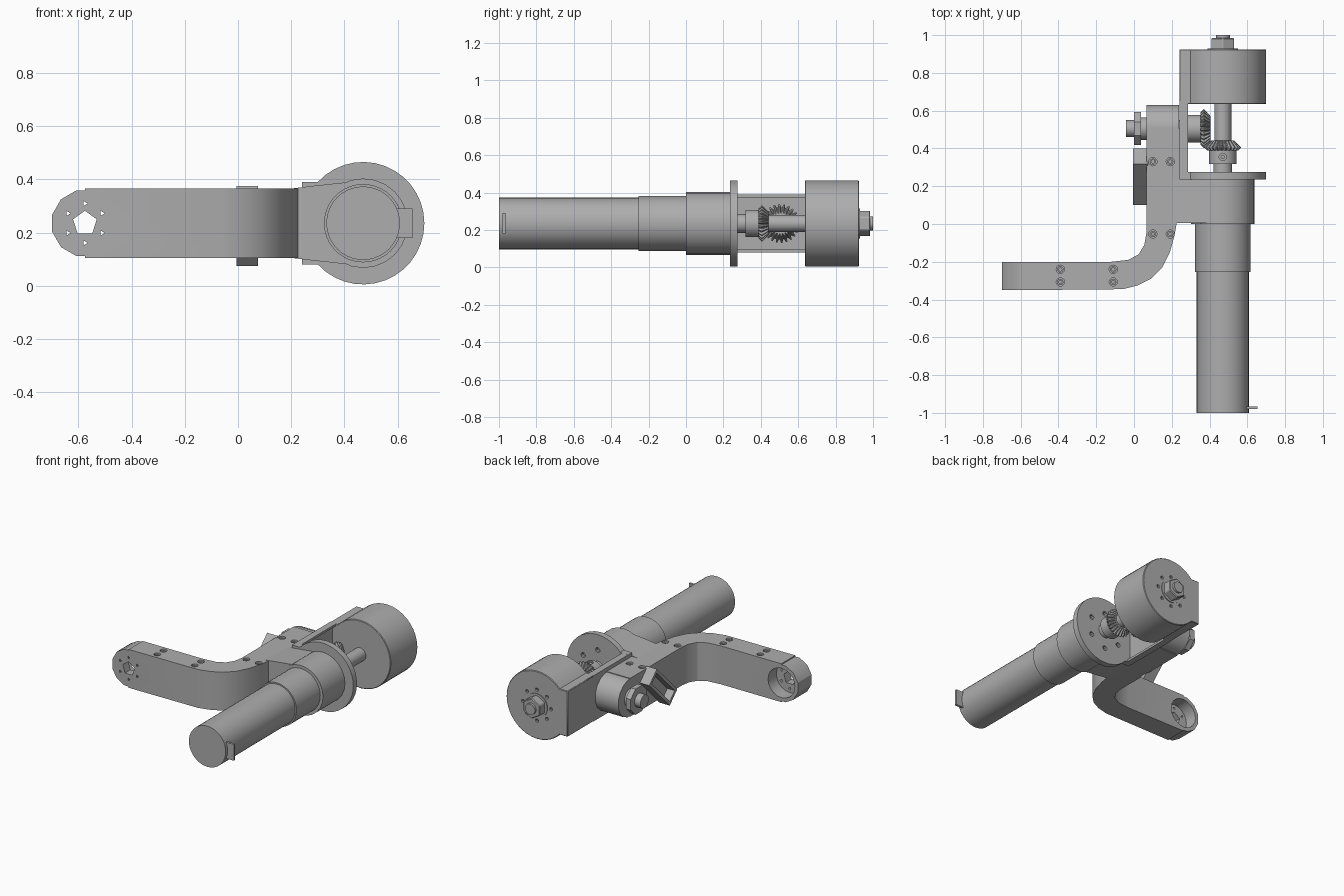
import bpy, bmesh
from math import sin, cos, pi, radians

cube = bpy.data.objects.get("Cube")
if cube:
    bpy.data.objects.remove(cube, do_unlink=True)

mat = bpy.data.materials.new("plain_grey")
mat.use_nodes = True
grey = (0.42, 0.42, 0.42, 1)
mat.diffuse_color = grey
mat.node_tree.nodes["Principled BSDF"].inputs["Base Color"].default_value = grey

CX, CZ = 0.47, 0.235      # motor and drive shaft axis
GY = 0.505                # cross shaft position along y


def place(axis, t, u, v):
    return {"x": (t, u, v), "y": (u, t, v), "z": (u, v, t)}[axis]


def finish(name, bm):
    bmesh.ops.recalc_face_normals(bm, faces=bm.faces)
    mesh = bpy.data.meshes.new(name)
    bm.to_mesh(mesh)
    bm.free()
    mesh.materials.append(mat)
    ob = bpy.data.objects.new(name, mesh)
    bpy.context.collection.objects.link(ob)
    return ob


def activate(ob):
    bpy.ops.object.select_all(action="DESELECT")
    ob.select_set(True)
    bpy.context.view_layer.objects.active = ob


def smooth(ob):
    activate(ob)
    bpy.ops.object.shade_smooth_by_angle(angle=radians(30))


def loft(name, axis, sections):
    """Join matching outlines, each given as (position, points)."""
    bm = bmesh.new()
    rings = [[bm.verts.new(place(axis, t, u, v)) for u, v in pts] for t, pts in sections]
    n = len(rings[0])
    for a, b in zip(rings, rings[1:]):
        for i in range(n):
            j = (i + 1) % n
            bm.faces.new((a[i], a[j], b[j], b[i]))
    bm.faces.new(rings[0])
    bm.faces.new(rings[-1])
    return finish(name, bm)


def circle(u, v, r, n, turn=0.0):
    return [(u + r * cos(turn + 2 * pi * i / n), v + r * sin(turn + 2 * pi * i / n))
            for i in range(n)]


def prism(name, axis, pts, a, b):
    return loft(name, axis, [(a, pts), (b, pts)])


def rod(name, axis, u, v, r, a, b, n=32, turn=0.0):
    ob = prism(name, axis, circle(u, v, r, n, turn), a, b)
    smooth(ob)
    return ob


def rect(u1, u2, v1, v2):
    return [(u1, v1), (u2, v1), (u2, v2), (u1, v2)]


def combine(ob, others, op):
    activate(ob)
    for other in others:
        mod = ob.modifiers.new("cut", "BOOLEAN")
        mod.operation, mod.object, mod.solver = op, other, "EXACT"
        bpy.ops.object.modifier_apply(modifier=mod.name)
        bpy.data.objects.remove(other, do_unlink=True)


def bevel(ob, width):
    mod = ob.modifiers.new("edge", "BEVEL")
    mod.width, mod.segments, mod.limit_method = width, 1, "ANGLE"
    mod.angle_limit = radians(50)


def gear(name, axis, u, v, start, r, teeth=24):
    """Bevel gear tapering toward the meeting point of the two shafts."""
    def ring(tip, root):
        return [(u + q * cos(pi * (i + 0.5) / (2 * teeth)), v + q * sin(pi * (i + 0.5) / (2 * teeth)))
                for i in range(4 * teeth) for q in [tip if i % 4 < 2 else root]]
    return loft(name, axis, [(start - 0.018, ring(r * 0.82, r * 0.76)),
                             (start, ring(r, r * 0.83)),
                             (start + 0.035, ring(r * 0.64, r * 0.53))])


# Bent arm: plan outline, then rounded ends
plan = [(-0.575, -0.35), (-0.06, -0.345), (0.02, -0.325), (0.09, -0.29), (0.15, -0.23),
        (0.19, -0.15), (0.215, -0.06), (0.225, 0.0), (0.225, 0.235), (0.24, 0.235),
        (0.24, GY), (0.065, GY), (0.065, -0.05), (0.055, -0.11), (0.025, -0.16),
        (-0.03, -0.19), (-0.12, -0.2), (-0.575, -0.2)]
arm = prism("bent_arm", "z", plan, 0.105, 0.365)
combine(arm, [prism("tip", "y", circle(-0.575, CZ, 0.127, 12, pi / 12), -0.349, -0.201),
              prism("end", "x", circle(GY, CZ, 0.128, 16, pi / 16), 0.066, 0.239)], "UNION")

# Arm tip: round pocket at the back, pentagon and small through holes
cuts = [prism("pocket", "y", circle(-0.575, CZ, 0.1, 20), -0.29, -0.1),
        prism("pentagon", "y", circle(-0.575, CZ, 0.047, 5, pi / 2), -0.4, -0.1)]
for u, v in circle(-0.575, CZ, 0.074, 6, pi / 2):
    cuts.append(prism("pin", "y", circle(u, v, 0.011, 3), -0.4, -0.1))

# Screw recesses on the top of the arm
screws = [(x, y) for x in (0.1, 0.192) for y in (0.33, -0.053)]
screws += [(x, y) for x in (-0.39, -0.11) for y in (-0.24, -0.307)]
for x, y in screws:
    cuts.append(prism("screw_cut", "z", circle(x, y, 0.022, 12), 0.345, 0.5))
combine(arm, cuts, "DIFFERENCE")
smooth(arm)
for i, (x, y) in enumerate(screws):
    head = rod(f"arm_screw_{i}", "z", x, y, 0.017, 0.34, 0.356, 12)
    combine(head, [prism("socket", "z", circle(x, y, 0.009, 6), 0.348, 0.4)], "DIFFERENCE")

# Motor, sleeve and terminal
rod("motor_body", "y", CX, CZ, 0.138, -1.0, -0.25, 40)
rod("motor_sleeve", "y", CX, CZ, 0.147, -0.255, 0.01, 40)
prism("motor_terminal", "y", rect(0.59, 0.655, 0.18, 0.29), -0.98, -0.965)

# Motor mount: round housing with a shoulder blended into the arm
mount = rod("motor_mount", "y", CX, CZ, 0.168, 0.0, 0.24, 24)
shoulder = [(0.2, 0.105), (0.28, 0.095), (0.4, 0.082), (0.4, 0.388), (0.28, 0.375), (0.2, 0.365)]
combine(mount, [prism("shoulder", "y", shoulder, 0.005, 0.238)], "UNION")
smooth(mount)


# Round outline with a square side toward the arm
def d_outline(r=0.23, n=28):
    sweep = radians(137.6)
    arc = [(CX + r * cos(a), CZ + r * sin(a))
           for a in [-sweep + 2 * sweep * i / n for i in range(n + 1)]]
    return [(0.24, CZ - 0.155)] + arc + [(0.24, CZ + 0.155)]


# Flange with bolt holes
flange = prism("motor_flange", "y", d_outline(), 0.235, 0.275)
holes = [prism("hole", "y", circle(u, v, 0.017, 10), 0.25, 0.3)
         for u, v in circle(CX, CZ, 0.125, 6, pi / 6)]
combine(flange, holes, "DIFFERENCE")
smooth(flange)

# Bracket web joining flange and drum, with lips at its top and bottom
prism("bracket_web", "x", rect(0.26, 0.65, 0.08, 0.39), 0.24, 0.265)
for name, z in (("lower", 0.08), ("upper", 0.375)):
    prism(f"{name}_bracket_lip", "z", rect(0.25, 0.285, 0.26, 0.65), z, z + 0.015)

# Drum housing with washer and bolt dots on its back
drum = prism("drum_housing", "y", d_outline(), 0.635, 0.925)
dots = [prism("dot", "y", circle(u, v, 0.008, 8), 0.9, 0.95)
        for u, v in circle(CX, CZ, 0.105, 8)]
combine(drum, dots, "DIFFERENCE")
bevel(drum, 0.009)
smooth(drum)
rod("drum_washer", "y", CX, CZ, 0.08, 0.92, 0.93)
nut = prism("shaft_nut", "y", circle(CX, CZ, 0.07, 6, pi / 2), 0.925, 0.985)
bevel(nut, 0.005)

# Drive shaft, collar and gear
rod("drive_shaft", "y", CX, CZ, 0.045, 0.27, 0.65)
rod("shaft_end", "y", CX, CZ, 0.037, 0.92, 1.0, 20)
rod("shaft_step", "y", CX, CZ, 0.05, 0.27, 0.33, 24)
collar = rod("drive_collar", "y", CX, CZ, 0.073, 0.318, 0.392)
combine(collar, [prism("hole", "z", circle(CX, 0.355, 0.02, 12), CZ + 0.05, 0.4)], "DIFFERENCE")
smooth(collar)
rod("collar_screw", "z", CX, 0.355, 0.012, 0.27, CZ + 0.066, 6)
gear("drive_gear", "y", CX, CZ, 0.406, 0.098)

# Cross shaft through the arm, with its hub and gear
rod("cross_hub", "x", GY, CZ, 0.073, 0.26, 0.36)
gear("cross_gear", "x", GY, CZ, 0.37, 0.104)
rod("cross_shaft", "x", GY, CZ, 0.045, -0.042, 0.3, 24)
rod("outer_bearing", "x", GY, CZ, 0.06, 0.03, 0.07, 24)
plate = prism("sensor_plate", "x", circle(GY, CZ, 0.094, 8, pi / 8), 0.0, 0.036)
tip_hole = prism("tip_hole", "x", circle(GY, CZ, 0.046, 24), -0.1, 0.1)
combine(plate, [tip_hole], "DIFFERENCE")

# Slanted connector header with an open slot
def slanted(length, width):
    c, s = cos(pi / 4), sin(pi / 4)
    return [(0.25 + c * a - s * b, 0.225 + s * a + c * b)
            for a, b in rect(-length / 2, length / 2, -width / 2, width / 2)]


header = prism("connector_header", "x", slanted(0.31, 0.115), -0.005, 0.075)
combine(header, [prism("slot", "x", slanted(0.27, 0.075), -0.05, 0.05)], "DIFFERENCE")
